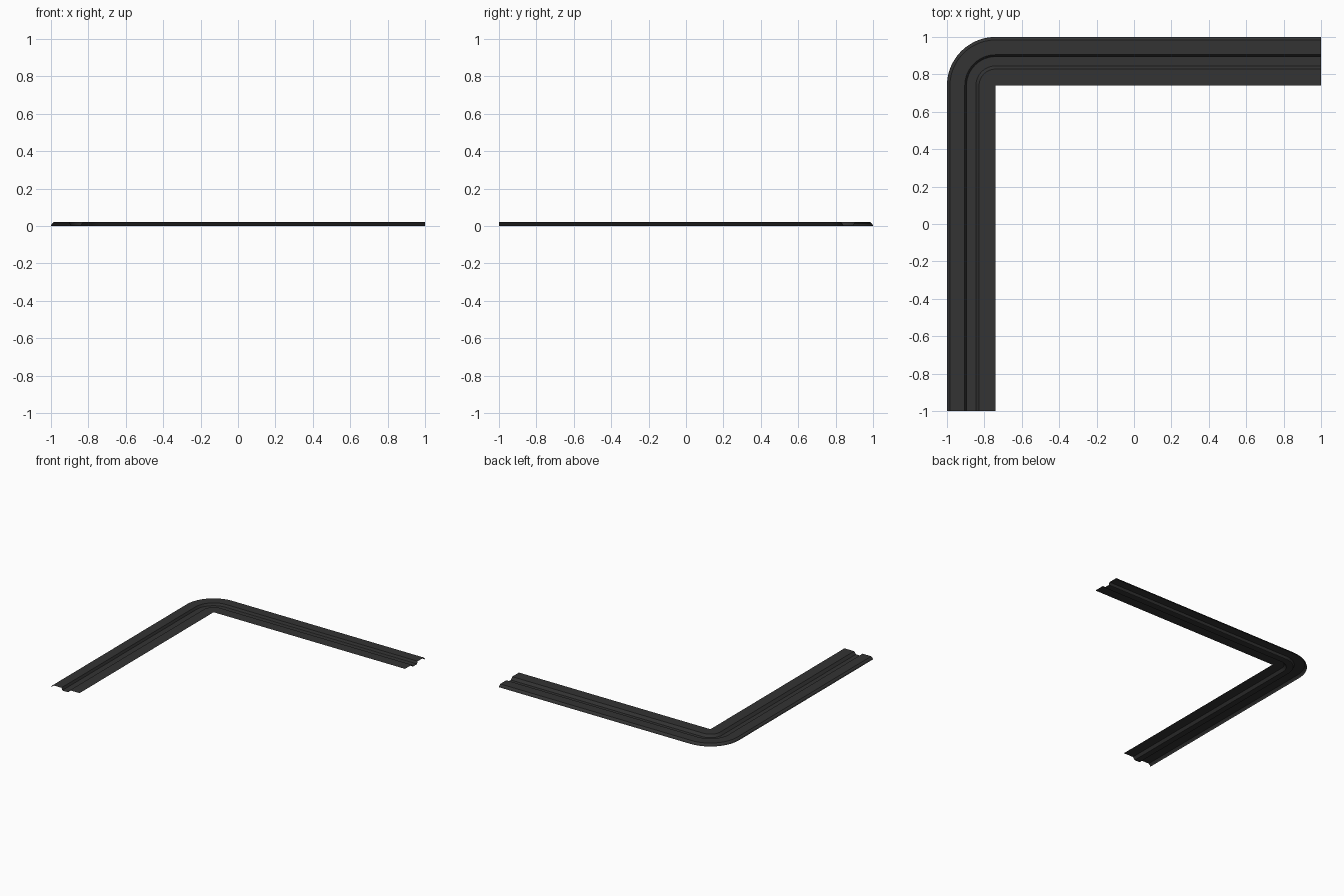
import bpy, bmesh, math

if "Cube" in bpy.data.objects:
    bpy.data.objects.remove(bpy.data.objects["Cube"])

# Cross-section of the pressed trim: (distance in from the outer edge, height)
PROFILE = [(0.0, 0.0), (0.004, 0.010), (0.016, 0.021), (0.095, 0.021),
           (0.104, 0.002), (0.108, 0.0), (0.155, 0.0), (0.172, 0.021), (0.26, 0.021)]
WIDTH = 0.26
CORNER = (-1 + WIDTH, 1 - WIDTH)
STEPS = 20

rubber = bpy.data.materials.new("charcoal rubber")
rubber.diffuse_color = (0.033, 0.033, 0.033, 1)
rubber.use_nodes = True
rubber.node_tree.nodes["Principled BSDF"].inputs["Base Color"].default_value = rubber.diffuse_color


def section(bm, origin, angle):
    """Place the cross-section facing outwards at the given angle."""
    return [bm.verts.new((origin[0] + (WIDTH - d) * math.cos(angle),
                          origin[1] + (WIDTH - d) * math.sin(angle), z))
            for d, z in PROFILE]


# Sweep: front end, rounded corner, right end
bm = bmesh.new()
rows = [section(bm, (CORNER[0], -1), math.pi)]
for i in range(STEPS + 1):
    rows.append(section(bm, CORNER, math.pi - math.pi / 2 * i / STEPS))
rows.append(section(bm, (1, CORNER[1]), math.pi / 2))
for a, b in zip(rows, rows[1:]):
    for j in range(len(PROFILE) - 1):
        bm.faces.new((a[j], a[j + 1], b[j + 1], b[j]))

# The inner edge meets in one sharp corner
bmesh.ops.remove_doubles(bm, verts=bm.verts, dist=0.00001)
bmesh.ops.recalc_face_normals(bm, faces=bm.faces)
if sum(f.normal.z * f.calc_area() for f in bm.faces) < 0:
    bmesh.ops.reverse_faces(bm, faces=bm.faces)

mesh = bpy.data.meshes.new("corner_trim")
bm.to_mesh(mesh)
bm.free()
mesh.materials.append(rubber)
trim = bpy.data.objects.new("corner_trim", mesh)
bpy.context.collection.objects.link(trim)
bpy.context.view_layer.objects.active = trim
trim.select_set(True)
bpy.ops.object.shade_smooth_by_angle(angle=math.radians(25))
